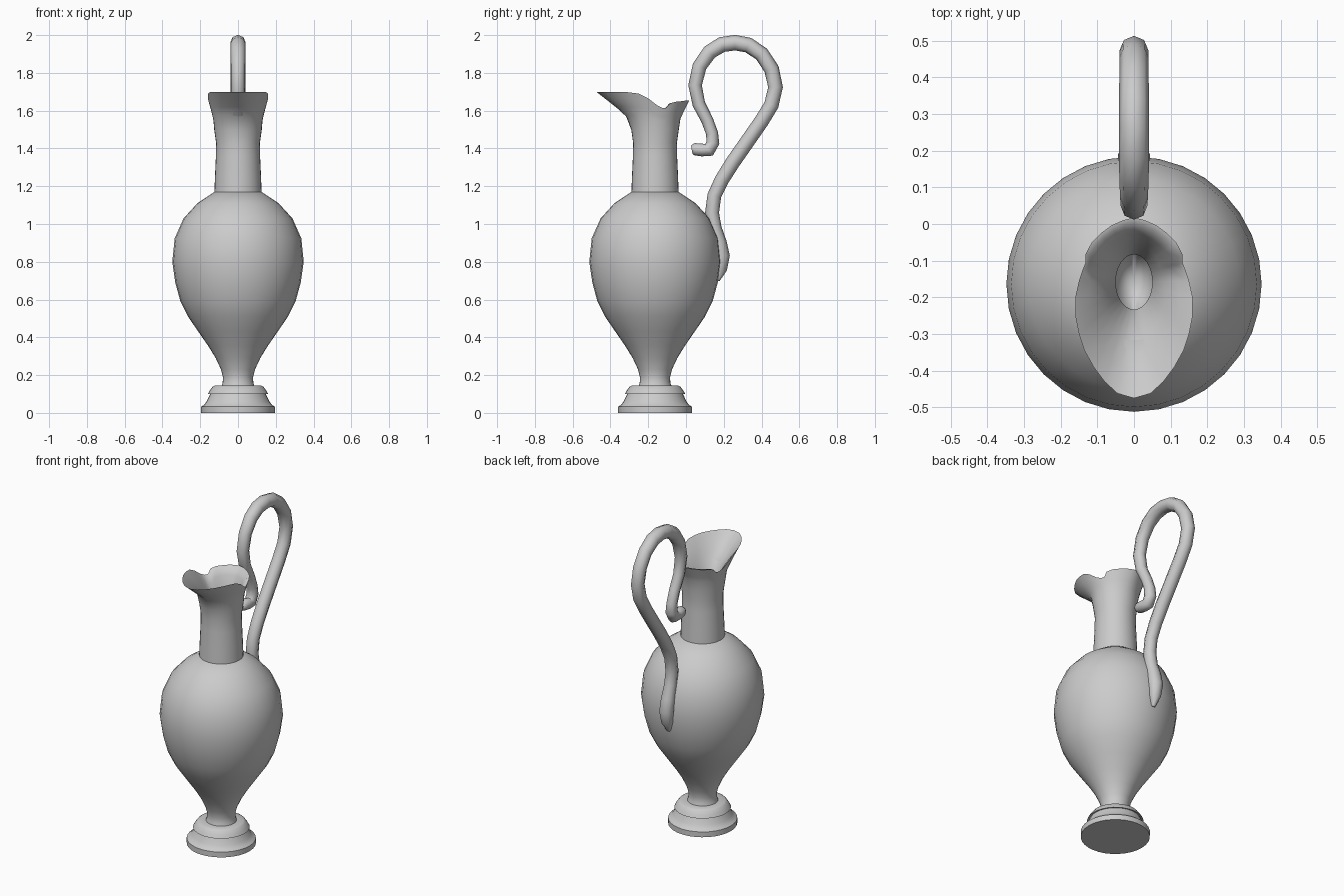
import bpy, bmesh, math
from mathutils import Vector

if "Cube" in bpy.data.objects:
    bpy.data.objects.remove(bpy.data.objects["Cube"])

N = 32        # sides of the turned parts
CY = -0.164   # axis of the vessel


def loft(name, rings, angle=35):
    """Skin a list of equal-length rings, cap both ends, shade smooth."""
    bm = bmesh.new()
    loops = [[bm.verts.new(p) for p in ring] for ring in rings]
    n = len(loops[0])
    for a, b in zip(loops, loops[1:]):
        for i in range(n):
            j = (i + 1) % n
            bm.faces.new((a[i], a[j], b[j], b[i]))
    bm.faces.new(loops[0])
    bm.faces.new(loops[-1])
    bmesh.ops.remove_doubles(bm, verts=bm.verts, dist=0.0003)
    bmesh.ops.recalc_face_normals(bm, faces=bm.faces)
    me = bpy.data.meshes.new(name)
    bm.to_mesh(me)
    bm.free()
    ob = bpy.data.objects.new(name, me)
    bpy.context.collection.objects.link(ob)
    bpy.ops.object.select_all(action='DESELECT')
    ob.select_set(True)
    bpy.context.view_layer.objects.active = ob
    bpy.ops.object.shade_smooth_by_angle(angle=math.radians(angle))
    return ob


def ring(rx, z, ry=None, cy=CY):
    """Ellipse starting at the front (-y)."""
    ry = rx if ry is None else ry
    return [Vector((rx * math.sin(t), cy - ry * math.cos(t), z))
            for t in (2 * math.pi * i / N for i in range(N))]


def blend(a, b, xy, z):
    return [Vector((p.x + (q.x - p.x) * xy, p.y + (q.y - p.y) * xy, p.z + (q.z - p.z) * z))
            for p, q in zip(a, b)]


# Stepped foot
loft("foot", [ring(r, z) for r, z in [
    (.195, 0), (.195, .033), (.18, .043), (.167, .06), (.155, .085), (.145, .105),
    (.16, .10), (.15, .118), (.135, .138), (.125, .144), (.08, .144)]])

# Egg-shaped body
loft("body", [ring(r, z) for r, z in [
    (.09, .135), (.081, .16), (.08, .19), (.09, .23), (.118, .29), (.158, .355), (.21, .43),
    (.265, .51), (.305, .59), (.332, .69), (.348, .80), (.335, .925), (.288, 1.03),
    (.215, 1.11), (.125, 1.17)]])

# Neck with pouring lip: half of the rim outline, front to back
half = [(0, -.475, 1.70), (.045, -.462, 1.70), (.08, -.43, 1.70), (.11, -.39, 1.70),
        (.135, -.345, 1.70), (.15, -.30, 1.697), (.16, -.25, 1.69), (.16, -.20, 1.665),
        (.15, -.155, 1.63), (.14, -.125, 1.615), (.132, -.105, 1.615), (.132, -.082, 1.64),
        (.115, -.05, 1.648), (.09, -.025, 1.65), (.06, -.003, 1.653), (.03, .01, 1.655),
        (0, .018, 1.655)]
rim = [Vector(p) for p in half + [(-x, y, z) for x, y, z in half[-2:0:-1]]]
# Inner rim is thicker towards the back
inner = []
for p in rim:
    k = .985 if p.y < -.12 else .91
    inner.append(Vector((p.x * k, CY + (p.y - CY) * k, p.z - .003)))
base = ring(.126, 1.50)
hole = ring(.05, 1.44, .075, -.158)
loft("neck_and_lip", [
    ring(.125, 1.165), ring(.122, 1.25), ring(.117, 1.36), ring(.116, 1.43), base,
    blend(base, rim, .16, .38), blend(base, rim, .45, .6), blend(base, rim, .75, .82), rim,
    inner, blend(inner, hole, .3, .2), blend(inner, hole, .65, .5), hole,
    ring(.05, 1.28, .075, -.158), ring(0, 1.22, 0, -.158)], 50)

# Handle: (y, z, radius) from the hooked tip over the loop to the body
path = [(.03, 1.393, .022), (.045, 1.396, .032), (.085, 1.392, .034), (.122, 1.392, .036),
        (.142, 1.43, .035), (.138, 1.48, .032), (.112, 1.55, .032), (.068, 1.635, .034),
        (.048, 1.735, .036), (.072, 1.835, .038), (.125, 1.91, .04), (.19, 1.95, .041),
        (.26, 1.96, .041), (.33, 1.947, .041), (.40, 1.90, .04), (.453, 1.82, .04),
        (.474, 1.725, .039), (.452, 1.63, .039), (.40, 1.545, .039), (.32, 1.43, .039),
        (.25, 1.33, .039), (.19, 1.235, .038), (.15, 1.15, .037), (.138, 1.06, .037),
        (.15, .98, .038), (.174, .90, .042), (.188, .83, .044), (.182, .76, .035),
        (.166, .70, .012)]
rings = []
for i, (y, z, r) in enumerate(path):
    a, b = path[max(i - 1, 0)], path[min(i + 1, len(path) - 1)]
    t = Vector((0, b[0] - a[0], b[1] - a[1])).normalized()
    nrm = Vector((0, -t.z, t.y))
    rings.append([Vector((0, y, z)) + r * (math.sin(q) * Vector((1, 0, 0)) + math.cos(q) * nrm)
                  for q in (math.pi * k / 4 for k in range(8))])
loft("handle", rings, 60)
